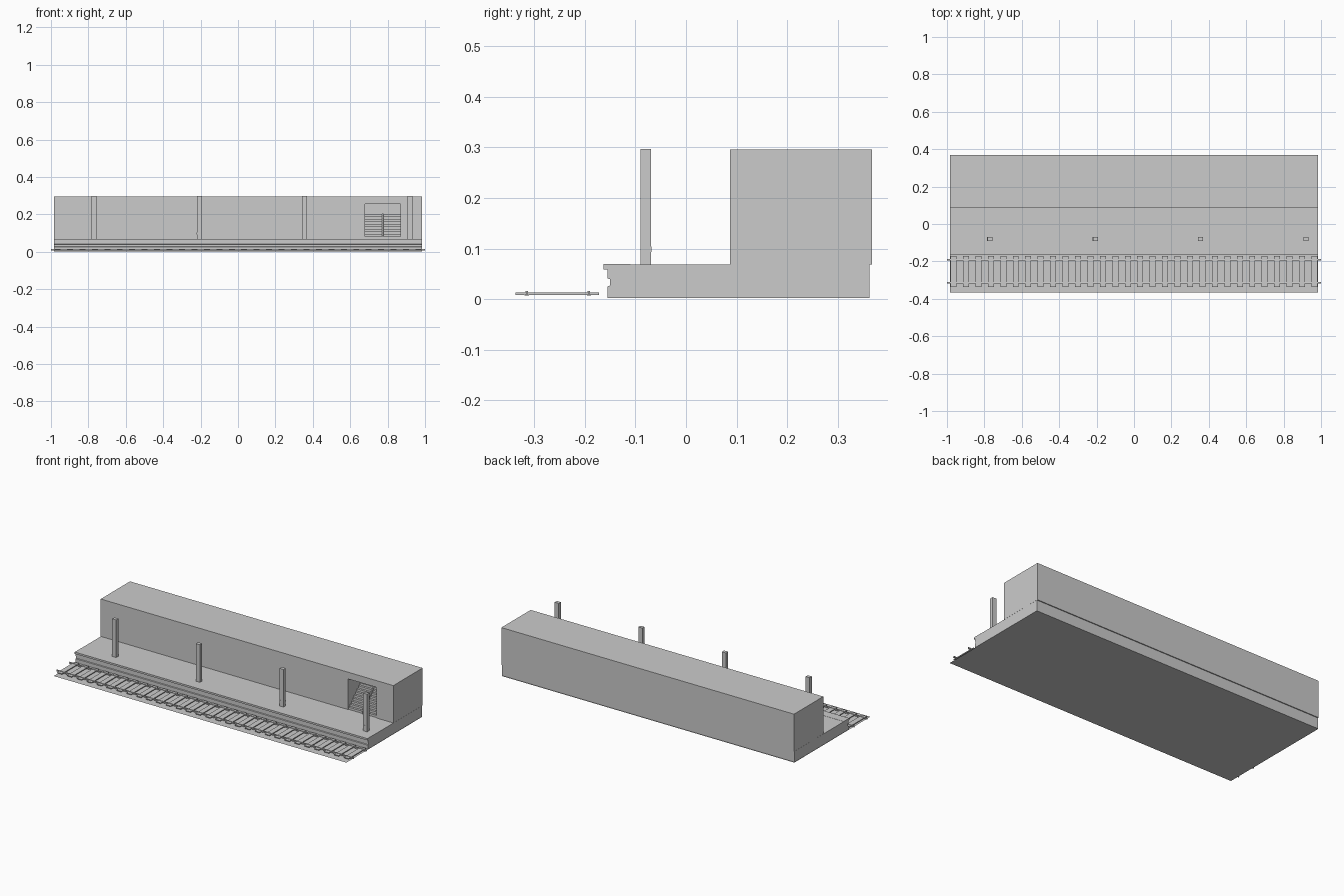
import bpy, bmesh

if "Cube" in bpy.data.objects:
    bpy.data.objects.remove(bpy.data.objects["Cube"])

HALF = 0.985  # half length of the platform


def extrude_x(name, profile, x0, x1):
    """Solid made by sweeping a closed (y, z) profile along x."""
    bm = bmesh.new()
    face = bm.faces.new([bm.verts.new((x0, y, z)) for y, z in profile])
    res = bmesh.ops.extrude_face_region(bm, geom=[face])
    verts = [g for g in res["geom"] if isinstance(g, bmesh.types.BMVert)]
    bmesh.ops.translate(bm, verts=verts, vec=(x1 - x0, 0, 0))
    bmesh.ops.recalc_face_normals(bm, faces=bm.faces)
    mesh = bpy.data.meshes.new(name)
    bm.to_mesh(mesh)
    bm.free()
    obj = bpy.data.objects.new(name, mesh)
    bpy.context.collection.objects.link(obj)
    return obj


def box(name, x0, x1, y0, y1, z0, z1):
    return extrude_x(name, [(y0, z0), (y1, z0), (y1, z1), (y0, z1)], x0, x1)


# Track bed: a flat sheet under everything
bpy.ops.mesh.primitive_plane_add(size=1, location=(0, 0, 0))
bed = bpy.context.object
bed.name = "track_bed"
bed.scale = (2 * HALF, 0.73, 1)

# Platform with grooved front and overhanging lip
extrude_x("platform", [
    (-0.155, 0.002), (-0.155, 0.025), (-0.150, 0.027), (-0.150, 0.039),
    (-0.155, 0.041), (-0.155, 0.058), (-0.163, 0.058), (-0.163, 0.069),
    (-0.110, 0.069), (-0.110, 0.068), (0.363, 0.068), (0.363, 0.002)], -HALF, HALF)

# Station wall block with stairway opening
wall = box("station_wall", -HALF, HALF, 0.087, 0.368, 0.0685, 0.296)
cutter = box("stairway_cutter", 0.68, 0.87, 0.05, 0.27, 0.05, 0.255)
cutter.hide_render = True
cutter.hide_viewport = True
cut = wall.modifiers.new("stairway", "BOOLEAN")
cut.operation = "DIFFERENCE"
cut.solver = "EXACT"
cut.object = cutter

# Stairs rising into the wall
STEPS, RISE, RUN, Y0, Z0 = 10, 0.0134, 0.0135, 0.092, 0.068
profile = [(Y0, Z0)]
for i in range(STEPS):
    profile.append((Y0 + i * RUN, Z0 + (i + 1) * RISE))
    profile.append((Y0 + (i + 1) * RUN, Z0 + (i + 1) * RISE))
y_top, z_top = profile[-1]
profile[-1] = (0.27, z_top)
profile.append((0.27, Z0))
extrude_x("stairs", profile, 0.68, 0.87)

# Thin divider running up the middle of the stairs
extrude_x("stair_divider", [(Y0 - 0.004, Z0), (Y0 - 0.004, Z0 + 0.016),
                            (y_top - RUN, z_top + 0.003), (y_top, z_top + 0.003),
                            (y_top, Z0)], 0.771, 0.777)

# Pillars with a small collar near the foot
for i, x in enumerate((-0.771, -0.207, 0.356, 0.919)):
    box(f"pillar_{i + 1}", x - 0.0135, x + 0.0135, -0.090, -0.069, 0.068, 0.297)
    box(f"pillar_collar_{i + 1}", x - 0.0138, x + 0.0138, -0.0905, -0.0685, 0.093, 0.104)

# Rails with foot, web and head
half = [(0.004, 0.007), (0.004, 0.0085), (0.001, 0.0095),
        (0.001, 0.013), (0.0025, 0.0135), (0.0025, 0.016)]
shape = half + [(-y, z) for y, z in reversed(half)]
for name, y in (("rail_near", -0.315), ("rail_far", -0.192)):
    extrude_x(name, [(y + dy, z) for dy, z in shape], -1, 1)

# Sleepers
TIES = 30
for i in range(TIES):
    x = -0.965 + 1.93 * i / (TIES - 1)
    box(f"sleeper_{i + 1}", x - 0.016, x + 0.016, -0.337, -0.172, 0.008, 0.013)
